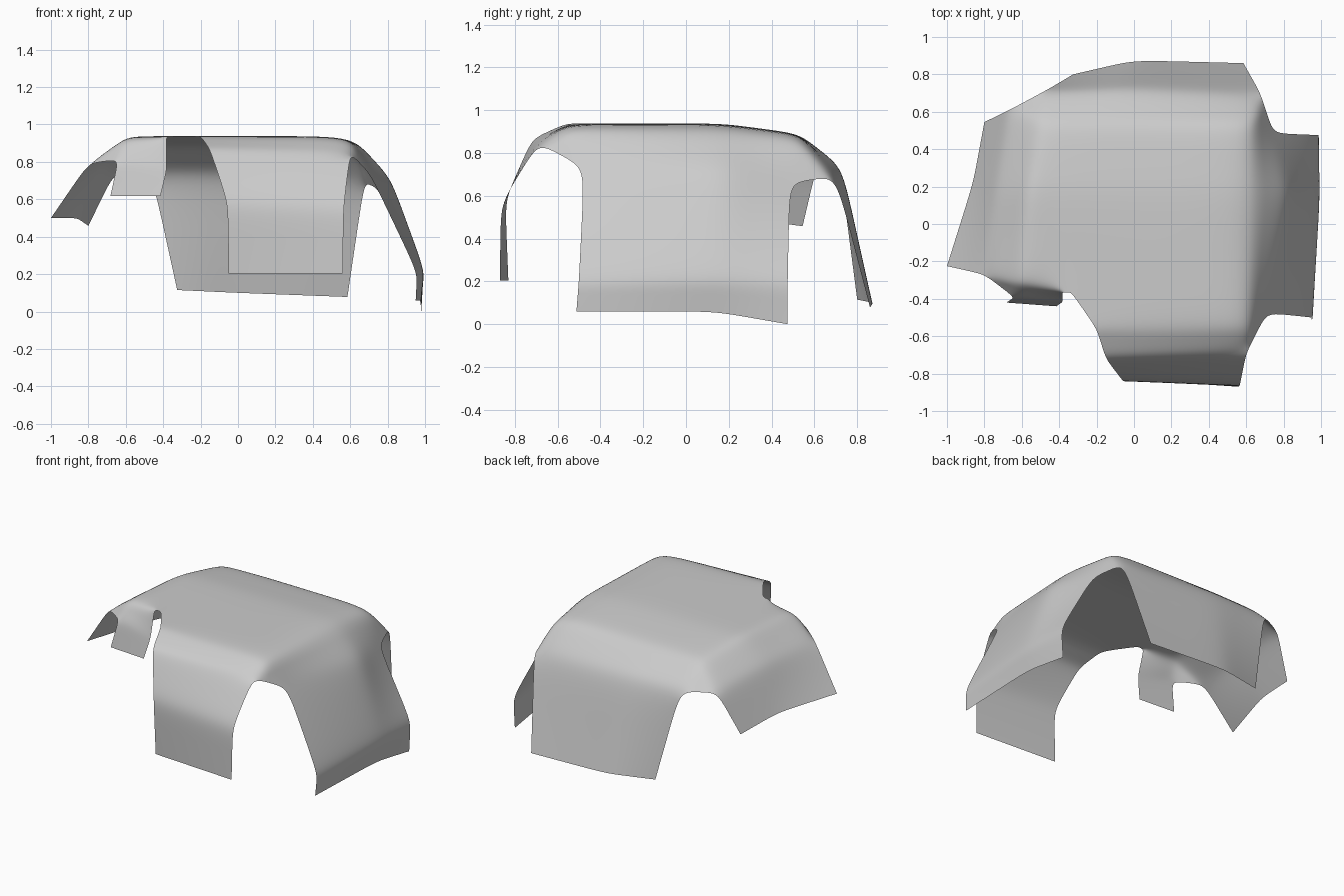
import bpy, bmesh

if "Cube" in bpy.data.objects:
    bpy.data.objects.remove(bpy.data.objects["Cube"])

bm = bmesh.new()
v = {}


def part(points, quads):
    """Add a part's bend-line corners, then the panels that span them."""
    for name, co in points.items():
        v[name] = bm.verts.new(co)
    for panel in quads.split("|"):
        bm.faces.new([v[n] for n in panel.split()])


# Top plate
part(dict(
    d3=(-.20, -.56, .938), e3=(.60, -.54, .938), k4=(-.335, -.365, .938), j4=(-.385, -.365, .935),
    c4=(-.60, -.31, .935), cM=(-.56, .17, .938), dM=(-.33, .17, .938), eM=(.61, .15, .938),
    c5=(-.49, .53, .885), d5=(-.15, .53, .89), e5=(.62, .53, .89)),
    "d3 e3 eM dM k4|c4 j4 k4 dM cM|cM dM d5 c5|dM eM e5 d5")
# Front flap
part(dict(
    d2=(-.15, -.72, .865), e2=(.60, -.69, .847), d1=(-.055, -.845, .58),
    e1=(.565, -.865, .56), d0=(-.05, -.83, .203), e0=(.56, -.87, .203)),
    "d0 e0 e1 d1|d1 e1 e2 d2|d2 e2 e3 d3")
# Back flap
part(dict(
    c7=(-.46, .72, .73), d7=(-.05, .735, .73), e7=(.675, .70, .69),
    c8=(-.325, .80, .115), d8=(0, .875, .10), e8=(.585, .86, .078)),
    "c5 d5 d7 c7|d5 e5 e7 d7|c7 d7 d8 c8|d7 e7 e8 d8")
# Right flap
part(dict(
    g3=(.71, -.475, .73), gM=(.83, .15, .715), g5=(.745, .485, .66),
    h3=(.958, -.50, .21), hM=(1.0, .13, .22), h5=(.992, .475, .21),
    i3=(.95, -.512, .06), iM=(.975, .13, .06), i5=(.98, .475, 0)),
    "e2 g3 e3|e3 g3 gM eM|eM gM g5 e5|e5 g5 e7|"
    "g3 h3 hM gM|gM hM h5 g5|h3 i3 iM hM|hM iM i5 h5")
# Left flap
part(dict(
    b4=(-.80, -.27, .792), bM=(-.74, .17, .785), b5=(-.665, .61, .735),
    a4=(-1.0, -.225, .50), aM=(-.86, .22, .50), a5=(-.80, .545, .458)),
    "a4 b4 bM aM|aM bM b5 a5|b4 c4 cM bM|bM cM c5 b5|b5 c5 c7")
# Small front-left flap
part(dict(
    n4=(-.64, -.392, .812), m4=(-.38, -.415, .76), n0=(-.682, -.42, .618), m0=(-.415, -.44, .618)),
    "b4 n4 c4|n4 m4 j4 c4|n0 m0 m4 n4")

# Tight but rounded bends and corners
bmesh.ops.recalc_face_normals(bm, faces=bm.faces)
bm.faces.ensure_lookup_table()
if bm.faces[0].normal.z < 0:
    bmesh.ops.reverse_faces(bm, faces=bm.faces)
edge_crease = bm.edges.layers.float.new("crease_edge")
vert_crease = bm.verts.layers.float.new("crease_vert")
for e in bm.edges:
    e[edge_crease] = 0.38
for p in bm.verts:
    if p.is_boundary:
        p[vert_crease] = 0.48 if len(p.link_faces) == 1 else 0.38
for f in bm.faces:
    f.smooth = True

# One thin sheet joining all the flaps
mesh = bpy.data.meshes.new("armor_shell")
bm.to_mesh(mesh)
bm.free()
shell = bpy.data.objects.new("armor_shell", mesh)
bpy.context.collection.objects.link(shell)
sub = shell.modifiers.new("rounding", "SUBSURF")
sub.levels = sub.render_levels = 4
sub.boundary_smooth = "ALL"
